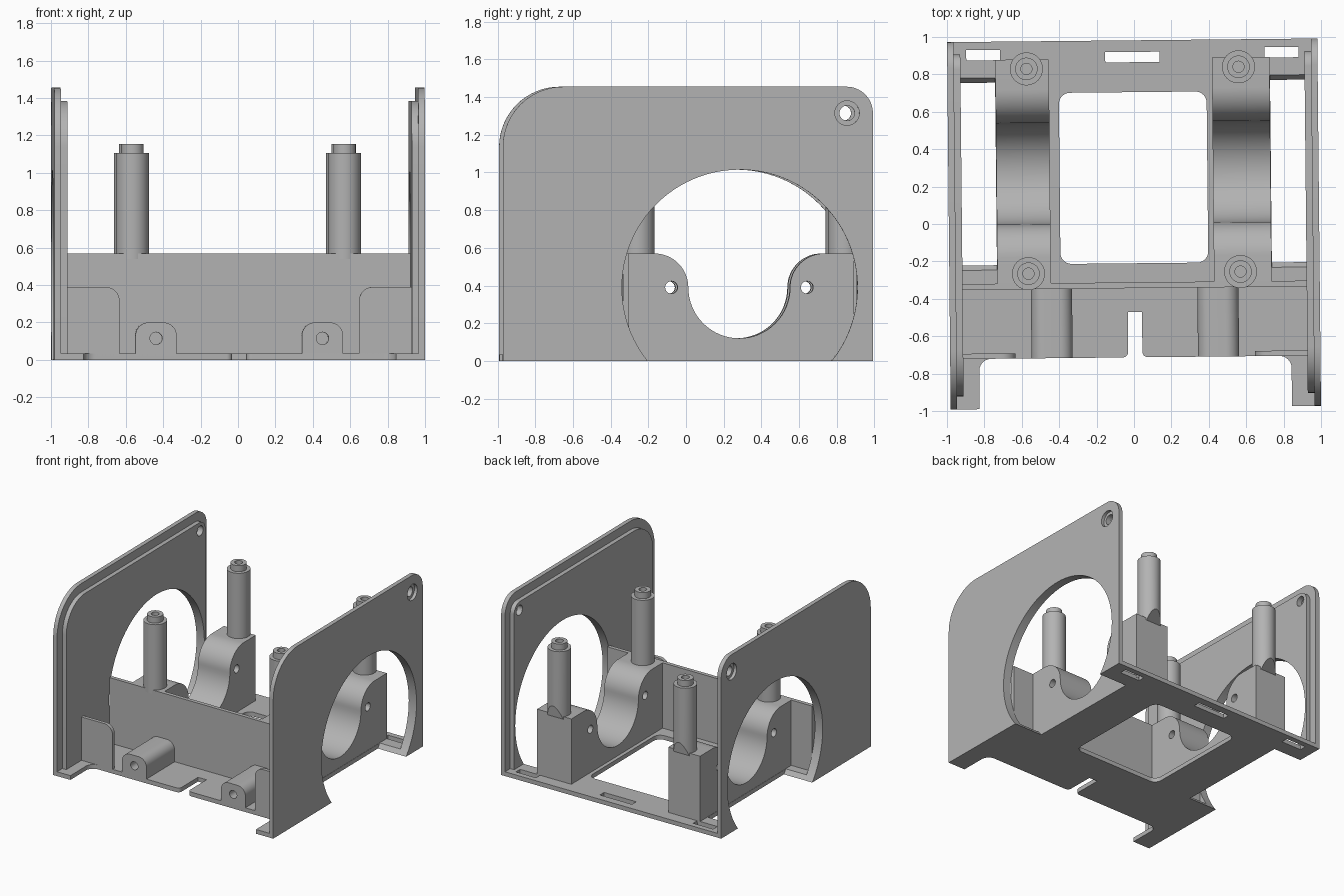
import bpy, bmesh, math
from mathutils import Vector

if "Cube" in bpy.data.objects:
    bpy.data.objects.remove(bpy.data.objects["Cube"])

TILT = 0.01          # the whole bracket sits slightly turned about z
BASE = 0.035         # base plate thickness
BORE = (0.275, 0.39, 0.625)   # side opening: y, z, radius

grey = bpy.data.materials.new("plain grey")
grey.diffuse_color = (0.45, 0.45, 0.45, 1)
grey.use_nodes = True
grey.node_tree.nodes["Principled BSDF"].inputs["Base Color"].default_value = grey.diffuse_color


def arc(cx, cy, r, a0, a1, n=16):
    """Points on an arc, angles in degrees."""
    out = []
    for i in range(n + 1):
        a = math.radians(a0 + (a1 - a0) * i / n)
        out.append((cx + r * math.cos(a), cy + r * math.sin(a)))
    return out


def circle(cx, cy, r, n=48):
    return arc(cx, cy, r, 0, 360, n)[:-1]


def rounded(corners, n=10):
    """Polygon from (a, b, radius) corners with filleted corners."""
    out = []
    for i, (a, b, r) in enumerate(corners):
        p = Vector((a, b))
        if r == 0:
            out.append((a, b))
            continue
        u = (Vector(corners[i - 1][:2]) - p).normalized()
        v = (Vector(corners[(i + 1) % len(corners)][:2]) - p).normalized()
        c = p + (u + v) * r          # right-angled corners
        for k in range(n + 1):
            t = k / n * math.pi / 2
            out.append(tuple(c - v * r * math.cos(t) - u * r * math.sin(t)))
    return out


def box(a0, a1, b0, b1, r=0):
    return rounded([(a0, b0, r), (a1, b0, r), (a1, b1, r), (a0, b1, r)])


def prism(name, pts, axis, lo, hi):
    """Extrude a profile along an axis between two positions."""
    place = {"x": lambda a, b, t: (t, a, b),
             "y": lambda a, b, t: (a, t, b),
             "z": lambda a, b, t: (a, b, t)}[axis]
    bm = bmesh.new()
    low = [bm.verts.new(place(a, b, lo)) for a, b in pts]
    high = [bm.verts.new(place(a, b, hi)) for a, b in pts]
    bm.faces.new(low)
    bm.faces.new(high)
    for i in range(len(pts)):
        j = (i + 1) % len(pts)
        bm.faces.new((low[i], low[j], high[j], high[i]))
    bmesh.ops.recalc_face_normals(bm, faces=bm.faces)
    me = bpy.data.meshes.new(name)
    bm.to_mesh(me)
    bm.free()
    me.materials.append(grey)
    ob = bpy.data.objects.new(name, me)
    bpy.context.collection.objects.link(ob)
    return ob


def combine(ob, others, op="DIFFERENCE"):
    """Apply booleans with the given objects, then remove them."""
    for c in others:
        m = ob.modifiers.new("cut", "BOOLEAN")
        m.operation, m.solver, m.object = op, "EXACT", c
    bpy.context.view_layer.update()
    me = bpy.data.meshes.new_from_object(
        ob.evaluated_get(bpy.context.evaluated_depsgraph_get()))
    ob.modifiers.clear()
    ob.data = me
    for c in others:
        bpy.data.objects.remove(c)


def bore_cutter(s):
    return prism("cutter", circle(*BORE, 96), "x", s * 0.735, s * 1.1)


# Base plate: front tabs, cable slot, window and three strap slots
half = [(0.038, -0.47, 0), (0.038, -0.713, 0.03), (0.835, -0.713, 0.065),
        (0.835, -0.982, 0), (0.99, -0.982, 0), (0.99, 0.982, 0)]
outline = half + [(-x, y, r) for x, y, r in reversed(half)]
base = prism("base_plate", rounded(outline), "z", 0, BASE)
holes = [box(-0.395, 0.395, -0.21, 0.705, 0.06), box(-0.145, 0.145, 0.865, 0.92),
         box(0.707, 0.888, 0.883, 0.938), box(-0.888, -0.707, 0.883, 0.938)]
combine(base, [prism("cutter", h, "z", -0.1, 0.1) for h in holes]
        + [bore_cutter(1), bore_cutter(-1)])

# Cross wall behind the front shelf
prism("cross_wall", box(-0.92, 0.92, BASE, 0.57), "y", -0.343, -0.312)

for s, side in ((-1, "left"), (1, "right")):
    # Side wall: outer skin and smaller inner layer, with bore and screw hole
    skin = rounded([(-0.982, 0, 0), (0.982, 0, 0),
                    (0.982, 1.455, 0.14), (-0.982, 1.455, 0.32)], 16)
    layer = rounded([(-0.912, 0.01, 0), (0.915, 0.01, 0),
                     (0.915, 1.385, 0.08), (-0.912, 1.385, 0.25)], 16)
    wall = prism(side + "_side_wall", skin, "x", s * 0.955, s * 0.99)
    combine(wall, [prism("inner", layer, "x", s * 0.92, s * 0.97)], "UNION")
    combine(wall, [bore_cutter(s),
                   prism("cutter", circle(0.845, 1.315, 0.04, 32), "x", s * 0.8, s * 1.1),
                   prism("cutter", circle(0.845, 1.315, 0.065, 32), "x", s * 0.965, s * 1.1)])

    # Saddle block with a round cradle and two cross holes
    profile = ([(-0.32, 0.02), (-0.32, 0.57)]
               + arc(-0.175, 0.39, 0.18, 90, 0)
               + arc(0.275, 0.39, 0.27, 180, 360, 32)
               + arc(0.725, 0.39, 0.18, 180, 90)
               + [(0.885, 0.57), (0.885, 0.02)])
    x0, x1 = sorted((s * 0.733, 0.425 if s > 0 else -0.447))
    saddle = prism(side + "_saddle", profile, "x", x0, x1)
    combine(saddle, [prism("cutter", circle(y, 0.39, 0.033, 24), "x", x0 - 0.1, x1 + 0.1)
                     for y in (-0.085, 0.635)])

    # Standoff posts with a stepped, drilled tip
    for y, end in ((-0.26, "front"), (0.835, "back")):
        x = s * 0.567
        post = prism(f"{side}_{end}_post", circle(x, y, 0.088), "z", 0.54, 1.105)
        for v in post.data.vertices:      # sloped underside where it overhangs
            if v.co.z < 0.6:
                v.co.z += max(0, v.co.y - 0.885) * 3
        combine(post, [prism("tip", circle(x, y, 0.06), "z", 1.0, 1.155)], "UNION")
        combine(post, [prism("cutter", circle(x, y, 0.03, 24), "z", 0.85, 1.3)])

    # Short guard plate on the front edge
    guard = rounded([(s * 0.925, 0.02, 0), (s * 0.64, 0.02, 0),
                     (s * 0.64, 0.39, 0.075), (s * 0.925, 0.39, 0)])
    prism(side + "_guard", guard, "y", -0.713, -0.685)

    # Drilled front boss with a rounded top
    c = s * 0.445
    boss = prism(side + "_boss", rounded([(c - 0.11, 0.02, 0), (c + 0.11, 0.02, 0),
                 (c + 0.11, 0.2, 0.07), (c - 0.11, 0.2, 0.07)]), "y", -0.713, -0.33)
    combine(boss, [prism("cutter", circle(c, 0.115, 0.033, 24), "y", -0.9, -0.4)])

# Smooth the curved faces, keep edges sharp, and turn the assembly
for ob in bpy.context.collection.objects:
    ob.rotation_euler.z = TILT
    ob.select_set(True)
    bpy.context.view_layer.objects.active = ob
bpy.ops.object.shade_smooth_by_angle(angle=math.radians(30))
